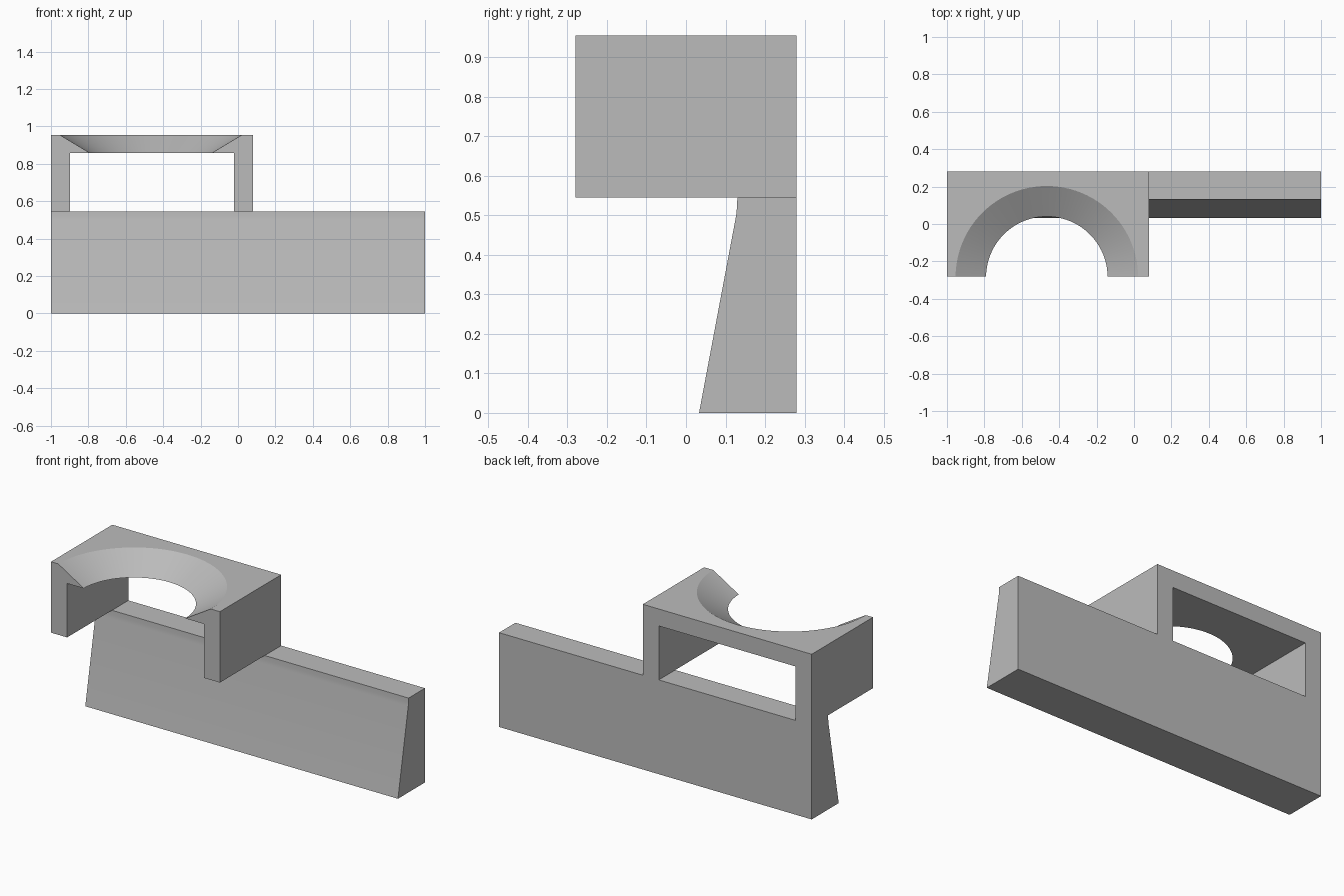
import bpy
import bmesh
import math
from mathutils import Matrix, Vector

cube = bpy.data.objects.get("Cube")
if cube:
    bpy.data.objects.remove(cube, do_unlink=True)

# Single matte grey
grey = bpy.data.materials.new("matte_grey")
grey.use_nodes = True
grey.diffuse_color = (0.5, 0.5, 0.5, 1)
grey.node_tree.nodes["Principled BSDF"].inputs["Base Color"].default_value = (0.5, 0.5, 0.5, 1)


def make_object(name, bm):
    bmesh.ops.recalc_face_normals(bm, faces=bm.faces)
    mesh = bpy.data.meshes.new(name)
    bm.to_mesh(mesh)
    bm.free()
    mesh.materials.append(grey)
    obj = bpy.data.objects.new(name, mesh)
    bpy.context.collection.objects.link(obj)
    return obj


def prism(name, outline, depth):
    """Extrude a closed outline of 3D points along a depth vector."""
    bm = bmesh.new()
    face = bm.faces.new([bm.verts.new(p) for p in outline])
    result = bmesh.ops.extrude_face_region(bm, geom=[face])
    moved = [v for v in result["geom"] if isinstance(v, bmesh.types.BMVert)]
    bmesh.ops.translate(bm, verts=moved, vec=Vector(depth))
    return make_object(name, bm)


def smooth(obj, degrees):
    bpy.ops.object.select_all(action="DESELECT")
    obj.select_set(True)
    bpy.context.view_layer.objects.active = obj
    bpy.ops.object.shade_smooth_by_angle(angle=math.radians(degrees))


JOIN, TOP, BACK = 0.545, 0.955, 0.28

# Long tapered base with a softly curved upper front
base_profile = [(BACK, 0), (BACK, JOIN), (0.13, JOIN), (0.129, 0.52),
                (0.127, 0.5), (0.033, 0)]
base = prism("tapered_base", [(-1, y, z) for y, z in base_profile], (2, 0, 0))
smooth(base, 25)

# Arch-shaped holder: two side walls and a top plate
left, right, under = -1, 0.08, 0.857
holder_profile = [(left, JOIN), (left, TOP), (right, TOP), (right, JOIN),
                  (-0.022, JOIN), (-0.022, under), (-0.897, under), (-0.897, JOIN)]
holder = prism("cup_holder", [(x, -BACK, z) for x, z in holder_profile],
               (0, 2 * BACK, 0))

# Conical cutter for the open-fronted funnel, extended past both plate faces
inner, outer, extra = 0.325, 0.488, 0.02
slope = (outer - inner) / (TOP - under)
bm = bmesh.new()
bmesh.ops.create_cone(
    bm, cap_ends=True, segments=96,
    radius1=inner - slope * extra, radius2=outer + slope * extra,
    depth=TOP - under + 2 * extra,
    matrix=Matrix.Translation((-0.466, -0.285, (TOP + under) / 2)))
cutter = make_object("funnel_cutter", bm)
cutter.hide_render = True

cut = holder.modifiers.new("funnel", "BOOLEAN")
cut.operation = "DIFFERENCE"
cut.solver = "EXACT"
cut.object = cutter
bpy.context.view_layer.objects.active = holder
bpy.ops.object.modifier_apply(modifier=cut.name)
bpy.data.objects.remove(cutter, do_unlink=True)
smooth(holder, 25)
